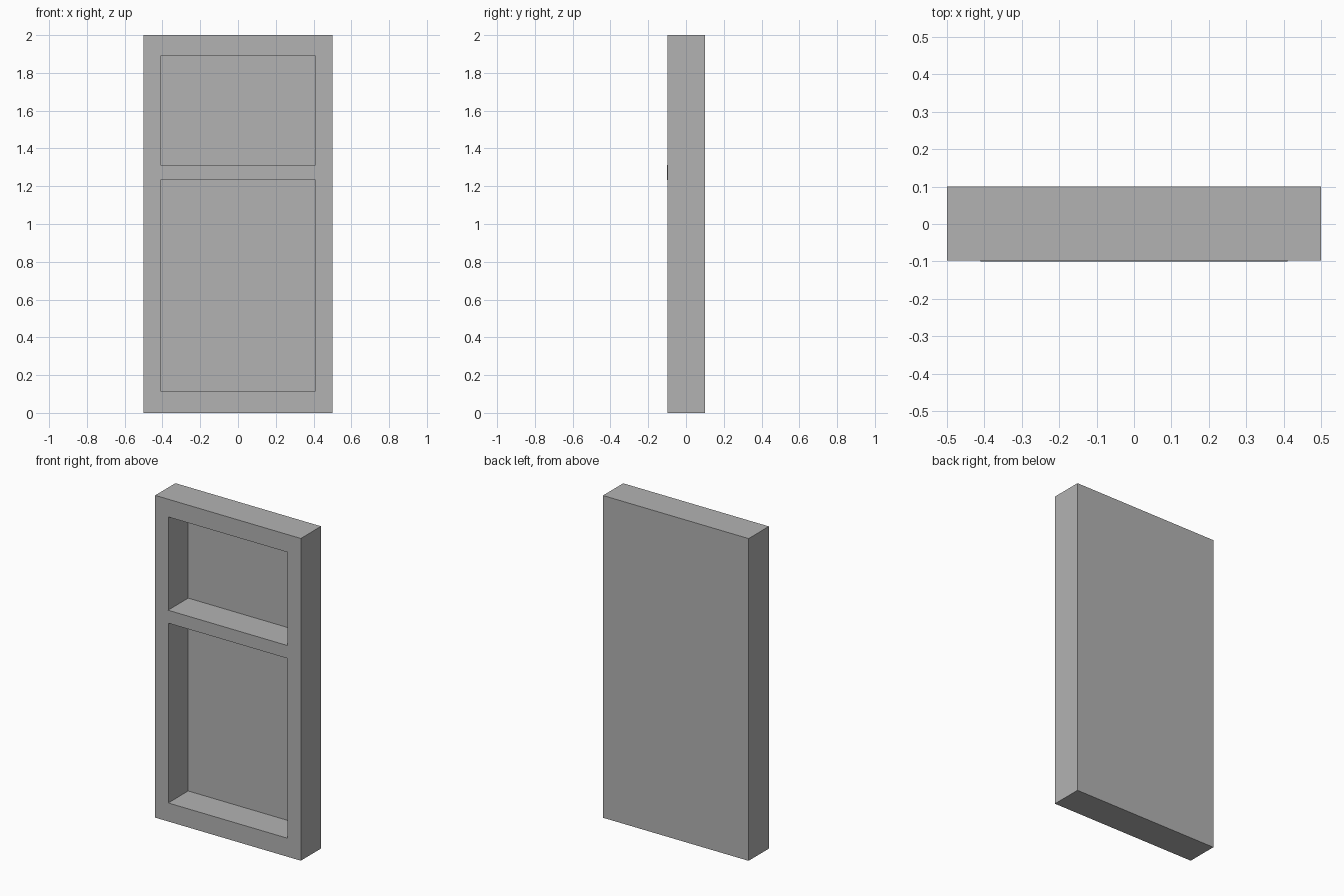
import bpy
import bmesh
from mathutils import Matrix, Vector

if "Cube" in bpy.data.objects:
    bpy.data.objects.remove(bpy.data.objects["Cube"], do_unlink=True)

FRONT, BACK, PANEL = -0.098, 0.1, 0.097
HALF_OPENING, OPENING_BOTTOM, OPENING_TOP = 0.41, 0.115, 1.89

# Single plain grey for the whole model
grey = bpy.data.materials.new("plain_grey")
grey.use_nodes = True
colour = (0.45, 0.45, 0.45, 1)
grey.diffuse_color = colour
grey.node_tree.nodes["Principled BSDF"].inputs["Base Color"].default_value = colour


def box(low, high):
    """A bmesh box spanning two opposite corners."""
    low, high = Vector(low), Vector(high)
    bm = bmesh.new()
    matrix = Matrix.Translation((low + high) / 2) @ Matrix.Diagonal((*(high - low), 1))
    bmesh.ops.create_cube(bm, size=1, matrix=matrix)
    return bm


def finish(bm, name):
    """Turn a bmesh into a named, coloured object."""
    bmesh.ops.recalc_face_normals(bm, faces=bm.faces)
    mesh = bpy.data.meshes.new(name)
    bm.to_mesh(mesh)
    bm.free()
    mesh.materials.append(grey)
    obj = bpy.data.objects.new(name, mesh)
    bpy.context.collection.objects.link(obj)
    return obj


# Frame with its thin back panel: inset the front face, then sink it
bm = box((-0.5, FRONT, 0), (0.5, BACK, 2))
face = min(bm.faces, key=lambda f: f.calc_center_median().y)
bmesh.ops.inset_individual(bm, faces=[face], thickness=0.05)
for v in face.verts:
    v.co.x = HALF_OPENING if v.co.x > 0 else -HALF_OPENING
    v.co.z = OPENING_TOP if v.co.z > 1 else OPENING_BOTTOM
sunk = bmesh.ops.extrude_discrete_faces(bm, faces=[face])["faces"][0]
for v in sunk.verts:
    v.co.y = PANEL
finish(bm, "frame")

# Crossbar dividing the opening, standing very slightly proud
finish(box((-HALF_OPENING, -0.1, 1.232), (HALF_OPENING, PANEL, 1.312)), "crossbar")
